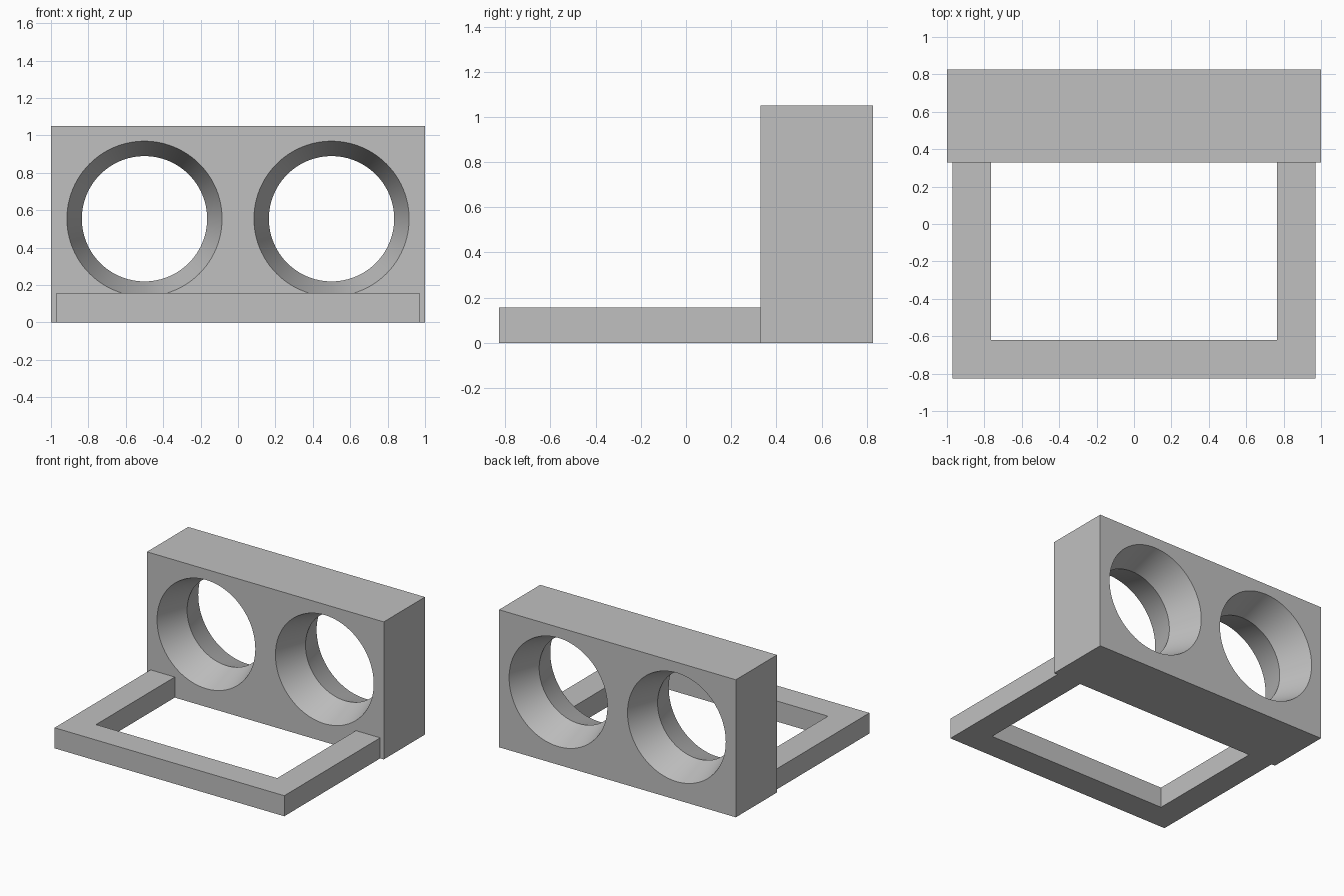
import bpy
import bmesh
import math

default = bpy.data.objects.get("Cube")
if default:
    bpy.data.objects.remove(default, do_unlink=True)

grey = bpy.data.materials.new("plain_grey")
grey.use_nodes = True
COLOUR = (0.53, 0.53, 0.53, 1.0)
grey.diffuse_color = COLOUR
grey.node_tree.nodes["Principled BSDF"].inputs["Base Color"].default_value = COLOUR

FRONT, BACK = 0.33, 0.827      # block depth range
MIDDLE, HALF = (FRONT + BACK) / 2, (BACK - FRONT) / 2
HEIGHT = 1.05
RIM, THROAT = 0.415, 0.335     # bore radii at the faces and in the middle


def add_object(name, bm):
    bmesh.ops.recalc_face_normals(bm, faces=bm.faces)
    mesh = bpy.data.meshes.new(name)
    bm.to_mesh(mesh)
    bm.free()
    mesh.materials.append(grey)
    obj = bpy.data.objects.new(name, mesh)
    bpy.context.collection.objects.link(obj)
    return obj


def extruded(name, outline, height):
    """Prism standing on the ground from a plan outline."""
    bm = bmesh.new()
    base = bm.faces.new([bm.verts.new((x, y, 0)) for x, y in outline])
    top = bmesh.ops.extrude_face_region(bm, geom=[base], use_keep_orig=True)["geom"]
    verts = [v for v in top if isinstance(v, bmesh.types.BMVert)]
    bmesh.ops.translate(bm, verts=verts, vec=(0, 0, height))
    return add_object(name, bm)


def hourglass_cutter(name, cx, cz, sides=96):
    """Double cone along y, slightly longer than the block is deep."""
    reach = HALF + 0.05
    wide = THROAT + (RIM - THROAT) * reach / HALF
    bm = bmesh.new()
    rings = []
    for y, radius in ((-reach, wide), (0, THROAT), (reach, wide)):
        angles = [math.tau * i / sides for i in range(sides)]
        rings.append([bm.verts.new((cx + radius * math.cos(a), MIDDLE + y,
                                    cz + radius * math.sin(a))) for a in angles])
    for a, b in zip(rings, rings[1:]):
        for i in range(sides):
            j = (i + 1) % sides
            bm.faces.new((a[i], a[j], b[j], b[i]))
    bm.faces.new(rings[0])
    bm.faces.new(rings[-1])
    cutter = add_object(name, bm)
    cutter.hide_render = True
    return cutter


# Upright block with two bores that narrow towards the middle
block = extruded("upright_block",
                 [(-1, FRONT), (1, FRONT), (1, BACK), (-1, BACK)], HEIGHT)
bpy.context.view_layer.objects.active = block
for side in (-1, 1):
    cutter = hourglass_cutter("bore_cutter", side * 0.5, 0.554)
    mod = block.modifiers.new("bore", "BOOLEAN")
    mod.operation = "DIFFERENCE"
    mod.solver = "EXACT"
    mod.object = cutter
    bpy.ops.object.modifier_apply(modifier=mod.name)
    bpy.data.objects.remove(cutter, do_unlink=True)

bpy.ops.object.select_all(action="DESELECT")
block.select_set(True)
bpy.ops.object.shade_smooth_by_angle(angle=math.radians(25))

# Flat U-shaped base frame reaching forward from the block
half = [(0.97, FRONT), (0.97, -BACK), (0.765, FRONT), (0.765, -0.62)]
outer_back, outer_front, inner_back, inner_front = half
right_side = [inner_front, inner_back, outer_back, outer_front]
left_side = [(-x, y) for x, y in reversed(right_side)]
extruded("base_frame", right_side + left_side, 0.157)
